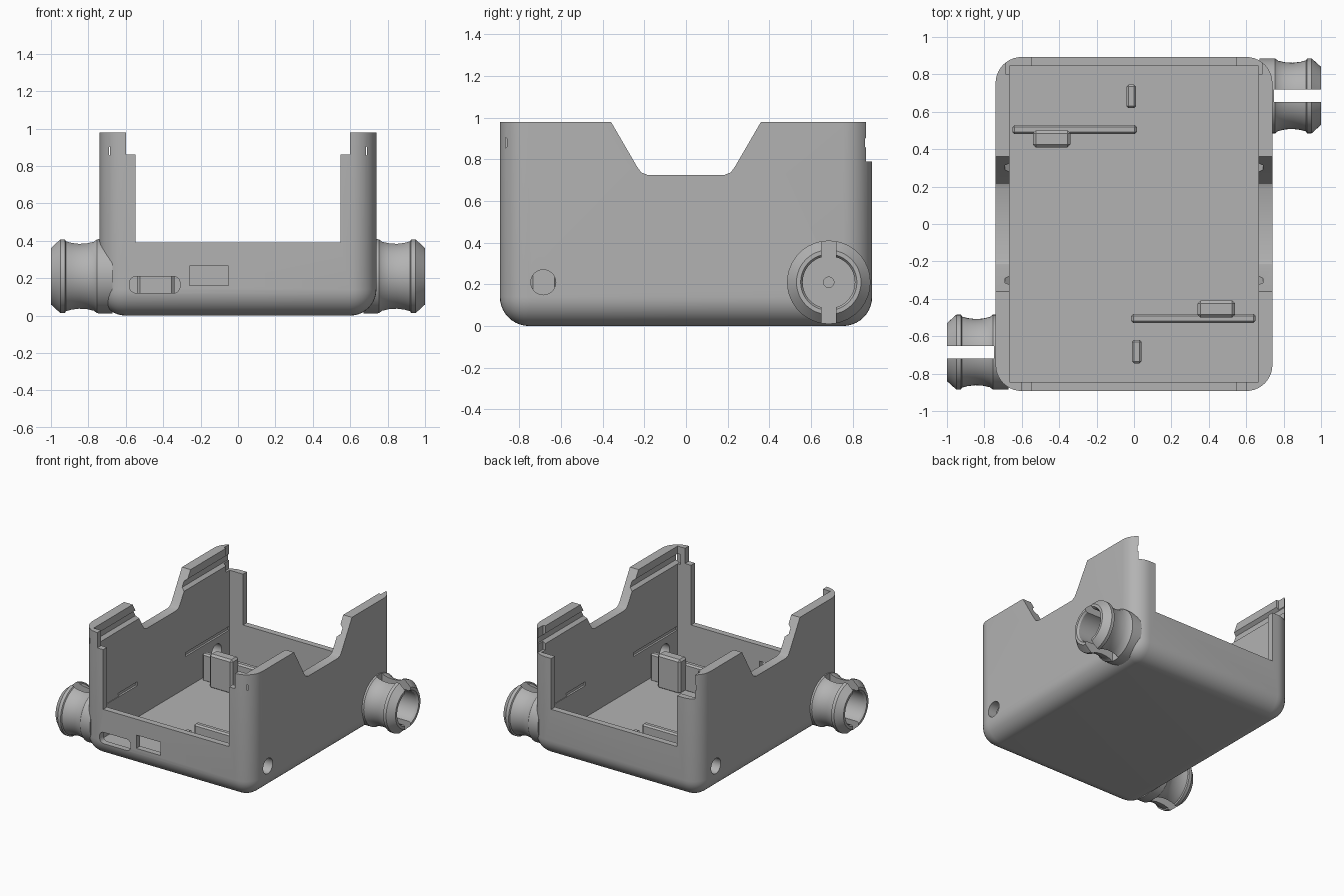
import bpy, bmesh, math
from mathutils import Matrix, Vector

old = bpy.data.objects.get("Cube")
if old:
    bpy.data.objects.remove(old, do_unlink=True)

grey = bpy.data.materials.new("light_grey")
grey.use_nodes = True
colour = (0.45, 0.45, 0.45, 1)
grey.diffuse_color = colour
grey.node_tree.nodes["Principled BSDF"].inputs["Base Color"].default_value = colour

HX, HY, TOP, R = 0.74, 0.893, 0.98, 0.14   # outer half sizes, height, corner radius
IX, IY, FLOOR = 0.665, 0.845, 0.07         # cavity
PY, PZ = 0.685, 0.21                       # port axis


def finish(name, bm):
    bmesh.ops.recalc_face_normals(bm, faces=bm.faces)
    mesh = bpy.data.meshes.new(name)
    bm.to_mesh(mesh)
    bm.free()
    ob = bpy.data.objects.new(name, mesh)
    bpy.context.scene.collection.objects.link(ob)
    mesh.materials.append(grey)
    return ob


def box(name, x0, x1, y0, y1, z0, z1):
    bm = bmesh.new()
    bmesh.ops.create_cube(bm, size=1)
    for v in bm.verts:
        v.co = ((x0 + x1) / 2 + v.co.x * (x1 - x0),
                (y0 + y1) / 2 + v.co.y * (y1 - y0),
                (z0 + z1) / 2 + v.co.z * (z1 - z0))
    return finish(name, bm)


def prism(name, points, axis, a, b):
    """Extrude a closed outline along axis x (outline y,z) or y (outline x,z)."""
    bm = bmesh.new()
    verts = [bm.verts.new((a, u, w) if axis == "x" else (u, a, w)) for u, w in points]
    face = bm.faces.new(verts)
    out = bmesh.ops.extrude_face_region(bm, geom=[face])
    step = Vector((b - a, 0, 0) if axis == "x" else (0, b - a, 0))
    bmesh.ops.translate(bm, vec=step, verts=[g for g in out["geom"] if isinstance(g, bmesh.types.BMVert)])
    return finish(name, bm)


def rod(x, y, radius):
    """Short cylinder along x through a side wall."""
    bm = bmesh.new()
    bmesh.ops.create_cone(bm, cap_ends=True, segments=32, radius1=radius, radius2=radius, depth=0.3,
                          matrix=Matrix.Translation((x, y, PZ)) @ Matrix.Rotation(math.pi / 2, 4, "Y"))
    return finish("hole_cutter", bm)


def cut(ob, cutter):
    cutter.hide_render = True
    mod = ob.modifiers.new("cut", "BOOLEAN")
    mod.operation = "DIFFERENCE"
    mod.solver = "EXACT"
    mod.object = cutter
    bpy.context.view_layer.objects.active = ob
    bpy.ops.object.modifier_apply(modifier=mod.name)
    bpy.data.objects.remove(cutter, do_unlink=True)


def smooth(ob):
    bpy.ops.object.select_all(action="DESELECT")
    ob.select_set(True)
    bpy.context.view_layer.objects.active = ob
    bpy.ops.object.shade_smooth_by_angle(angle=math.radians(30))


# Case: block with rounded upright and bottom edges
case = box("case_shell", -HX, HX, -HY, HY, 0, TOP)
bm = bmesh.new()
bm.from_mesh(case.data)
edges = [e for e in bm.edges if min(v.co.z for v in e.verts) < 0.01]
bmesh.ops.bevel(bm, geom=edges, offset=R, segments=10, profile=0.5, affect="EDGES")
bm.to_mesh(case.data)
bm.free()

# Cavity, end wall openings and the deeper step at the back
cut(case, box("cavity", -IX, IX, -IY, IY, FLOOR, 2))
cut(case, box("end_opening", -0.548, 0.548, -2, 2, 0.39, 2))
cut(case, box("upper_opening", -0.6, 0.6, -2, 2, 0.86, 2))
cut(case, box("back_step", -0.684, 0.684, 0.8, 2, 0.79, 2))

# Tapered dips in the side walls
half = [(0.47, 1.18), (0.36, TOP), (0.235, 0.765), (0.215, 0.737), (0.185, 0.725)]
dip = half + [(-y, z) for y, z in reversed(half)]
cut(case, prism("side_dip", dip, "x", -2, 2))

# Snap grooves and board grooves inside the side walls
for s in (-1, 1):
    snap = [(s * x, z) for x, z in ((0.64, 0.84), (IX, 0.84), (0.69, 0.86), (0.69, 0.9), (IX, 0.92), (0.64, 0.92))]
    cut(case, prism("snap_groove", snap, "y", -IY - 0.02, IY + 0.02))
    for t in (-1, 1):
        y0, y1 = sorted((t * 0.3, t * 0.84))
        x0, x1 = sorted((s * 0.6, s * 0.68))
        cut(case, box("board_groove", x0, x1, y0, y1, 0.32, 0.35))

# Side holes: narrow ones behind the ports, wide ones opposite
for s in (-1, 1):
    cut(case, rod(s * 0.7, s * PY, 0.025))
    cut(case, rod(s * 0.7, -s * PY, 0.06))

# Front sockets: one with rounded ends, one rectangular
pill = []
for cx, cz, start in ((-0.345, 0.175, 0), (-0.545, 0.175, 90), (-0.545, 0.155, 180), (-0.345, 0.155, 270)):
    for i in range(5):
        a = math.radians(start + i * 22.5)
        pill.append((cx + 0.035 * math.cos(a), cz + 0.035 * math.sin(a)))
cut(case, prism("round_socket", pill, "y", -1, -0.8))
cut(case, box("square_socket", -0.26, -0.05, -1, -0.8, 0.16, 0.265))
smooth(case)

# Ports: lathed hollow spigots with a vertical slot
profile = [(0.67, 0.025), (0.67, 0.2), (0.755, 0.2), (0.77, 0.188), (0.81, 0.179), (0.85, 0.177),
           (0.89, 0.182), (0.92, 0.19), (0.925, 0.2), (0.95, 0.2), (1.0, 0.155),
           (1.0, 0.135), (0.985, 0.125), (0.75, 0.125), (0.75, 0.025)]


def port(name, s):
    bm = bmesh.new()
    n = 48
    rings = []
    for i in range(n):
        a = math.tau * i / n
        rings.append([bm.verts.new((s * x, s * PY + r * math.cos(a), PZ + r * math.sin(a))) for x, r in profile])
    m = len(profile)
    for i in range(n):
        p, q = rings[i], rings[(i + 1) % n]
        for j in range(m):
            k = (j + 1) % m
            bm.faces.new((p[j], p[k], q[k], q[j]))
    ob = finish(name, bm)
    x0, x1 = sorted((s * 0.749, s * 1.1))
    cut(ob, box("slot", x0, x1, s * PY - 0.034, s * PY + 0.034, -0.2, 0.6))
    smooth(ob)


port("left_port", 1)
port("right_port", -1)

# Inner fittings, repeated by a half turn
for s, side in ((1, "back"), (-1, "front")):
    def fitting(name, x0, x1, y0, y1, z1):
        xs, ys = sorted((s * x0, s * x1)), sorted((s * y0, s * y1))
        return box(side + name, *xs, *ys, FLOOR - 0.01, z1)
    rail = fitting("_rail", -0.65, 0.015, 0.48, 0.53, 0.28)
    block = fitting("_block", -0.54, -0.34, 0.41, 0.5, 0.33)
    clip = fitting("_clip", -0.04, 0.01, 0.62, 0.745, 0.28)
    for ob, width in ((rail, 0.012), (block, 0.015), (clip, 0.01)):
        bev = ob.modifiers.new("chamfer", "BEVEL")
        bev.width = width
        bev.segments = 1
